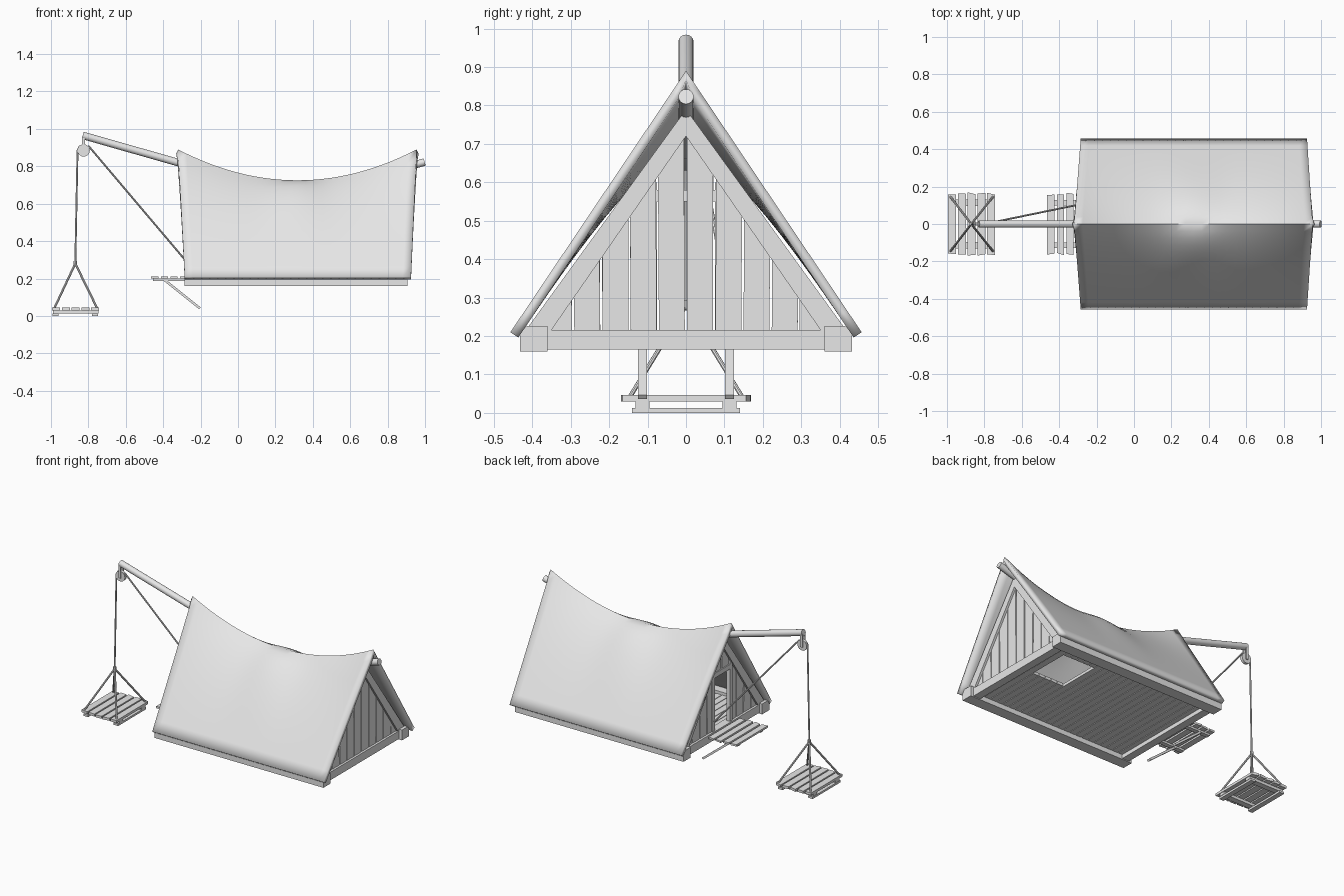
import bpy, bmesh, math, random
from mathutils import Vector

random.seed(4)
if "Cube" in bpy.data.objects:
    bpy.data.objects.remove(bpy.data.objects["Cube"])

grey = bpy.data.materials.new("plain grey")
grey.use_nodes = True
grey.diffuse_color = (0.8, 0.8, 0.8, 1)
grey.node_tree.nodes["Principled BSDF"].inputs["Base Color"].default_value = (0.8, 0.8, 0.8, 1)


def finish(name, bm, smooth=False):
    mesh = bpy.data.meshes.new(name)
    bmesh.ops.recalc_face_normals(bm, faces=bm.faces)
    bm.to_mesh(mesh)
    bm.free()
    mesh.materials.append(grey)
    ob = bpy.data.objects.new(name, mesh)
    bpy.context.collection.objects.link(ob)
    if smooth:
        bpy.ops.object.select_all(action='DESELECT')
        ob.select_set(True)
        bpy.context.view_layer.objects.active = ob
        bpy.ops.object.shade_smooth_by_angle(angle=math.radians(35))
    return ob


def prism(bm, points, shift):
    """Extrude a flat polygon by a vector."""
    face = bm.faces.new([bm.verts.new(p) for p in points])
    out = bmesh.ops.extrude_face_region(bm, geom=[face])
    bmesh.ops.translate(bm, vec=shift, verts=[g for g in out["geom"] if isinstance(g, bmesh.types.BMVert)])


def box(bm, x0, x1, y0, y1, z0, z1):
    prism(bm, [(x0, y0, z0), (x1, y0, z0), (x1, y1, z0), (x0, y1, z0)], (0, 0, z1 - z0))


def tube(name, points, radius, sides=12):
    """Round bar along a path, made by sweeping a ring."""
    bm = bmesh.new()
    pts = [Vector(p) for p in points]
    rings = []
    for i, p in enumerate(pts):
        d = (pts[min(i + 1, len(pts) - 1)] - pts[max(i - 1, 0)]).normalized()
        a = d.cross(Vector((0, 1, 0))).normalized()
        b = d.cross(a)
        angles = [math.tau * k / sides for k in range(sides)]
        rings.append([bm.verts.new(p + radius * (a * math.cos(t) + b * math.sin(t))) for t in angles])
    for r, s in zip(rings, rings[1:]):
        for k in range(sides):
            n = (k + 1) % sides
            bm.faces.new((r[k], r[n], s[n], s[k]))
    bm.faces.new(rings[0])
    bm.faces.new(rings[-1])
    return finish(name, bm, True)


def ragged_planks(bm, x0, x1, count, half, z0, z1, gap=0.006, rag=0.008):
    """Row of boards running across y, with uneven ends."""
    step = (x1 - x0) / count
    for i in range(count):
        a, b = x0 + i * step + gap / 2, x0 + (i + 1) * step - gap / 2
        e = [half - random.uniform(0, rag) for _ in range(4)]
        prism(bm, [(a, -e[0], z0), (b, -e[1], z0), (b, e[2], z0), (a, e[3], z0)], (0, 0, z1 - z0))


# Sagging roof: two slopes meeting at a dipping ridge
bm = bmesh.new()
COLS, ROWS = 28, 12
grid = []
for i in range(COLS + 1):
    u = i / COLS
    sag = 0.165 * (1 - (2 * u - 1) ** 2)
    power = 2.5 + 1.5 * math.exp(-((u - 0.5) / 0.1) ** 2)
    column = []
    for j in range(-ROWS, ROWS + 1):
        t = abs(j) / ROWS
        lo, hi = -0.32 + 0.035 * t, 0.955 - 0.03 * t
        z = 0.21 + 0.68 * (1 - t) - sag * (1 - t) ** power
        column.append(bm.verts.new((lo + (hi - lo) * u, 0.457 * j / ROWS, z)))
    grid.append(column)
for c, d in zip(grid, grid[1:]):
    for j in range(2 * ROWS):
        bm.faces.new((c[j], d[j], d[j + 1], c[j + 1]))
roof = finish("roof", bm, True)
thick = roof.modifiers.new("thickness", 'SOLIDIFY')
thick.thickness = 0.025
thick.offset = -1

# Base frame
bm = bmesh.new()
for s in (-1, 1):
    box(bm, -0.285, 0.905, *sorted((s * 0.36, s * 0.432)), 0.16, 0.226)
for x in (-0.265, 0.835):
    box(bm, x, x + 0.05, -0.37, 0.37, 0.165, 0.216)
finish("base_frame", bm)

# Floor boards with an open hatch
bm = bmesh.new()
step = 0.045
for i in range(24):
    a = -0.225 + i * step
    b = a + step - 0.004
    spans = [(-0.37, 0.02), (0.29, 0.37)] if 0.5 < a < 0.76 else [(-0.37, 0.37)]
    for y0, y1 in spans:
        box(bm, a, b, y0, y1, 0.19, 0.208)
finish("floor_boards", bm)

# Gables: rafters and vertical boards, the right end having a doorway
for name, x, door in (("closed_gable", 0.865, False), ("door_gable", -0.245, True)):
    bm = bmesh.new()
    for s in (-1, 1):
        prism(bm, [(x - 0.02, s * 0.428, 0.2), (x - 0.02, s * 0.35, 0.216), (x - 0.02, 0, 0.72),
                   (x - 0.02, 0, 0.79)], (0.04, 0, 0))
    finish(name + "_rafters", bm)
    bm = bmesh.new()
    pitch = 0.0733
    for i in range(-5, 5):
        lean = random.uniform(-0.003, 0.003)
        a, b = i * pitch + 0.003, (i + 1) * pitch - 0.003
        base = 0.56 if door and -2 < i < 1 else 0.19
        top_a, top_b = (0.735 - 1.4 * abs(y) for y in (a, b))
        prism(bm, [(x - 0.006, a, base), (x - 0.006, b, base), (x - 0.006, b + lean, max(top_b, base + 0.01)),
                   (x - 0.006, a + lean, max(top_a, base + 0.01))], (0.012, 0, 0))
    if door:
        for y in (-0.09, 0.09):
            box(bm, x - 0.012, x + 0.012, y - 0.014, y + 0.014, 0.2, 0.6)
        box(bm, x - 0.012, x + 0.012, -0.1, 0.1, 0.55, 0.58)
    finish(name + "_boards", bm)

# Sagging ridge pole that reaches out as the crane arm
path = [(-0.83, 0, 0.965), (-0.32, 0, 0.82), (-0.1, 0, 0.735), (0.1, 0, 0.675), (0.32, 0, 0.65),
        (0.55, 0, 0.68), (0.75, 0, 0.745), (0.9, 0, 0.795), (0.998, 0, 0.823)]
tube("ridge_pole", path, 0.02, 16)

# Entry landing with runners and slanted struts
bm = bmesh.new()
ragged_planks(bm, -0.47, -0.265, 4, 0.168, 0.199, 0.211, 0.012, 0.015)
for s in (-1, 1):
    box(bm, -0.455, -0.25, s * 0.113 - 0.014, s * 0.113 + 0.014, 0.187, 0.199)
    y = s * 0.113 - 0.012
    prism(bm, [(-0.41, y, 0.197), (-0.396, y, 0.203), (-0.2, y, 0.046), (-0.208, y, 0.036)], (0, 0.024, 0))
finish("landing", bm)

# Hanging lift platform
bm = bmesh.new()
ragged_planks(bm, -0.998, -0.738, 5, 0.17, 0.03, 0.046, 0.009, 0.014)
for s in (-1, 1):
    box(bm, -0.99, -0.746, s * 0.113 - 0.018, s * 0.113 + 0.018, 0.013, 0.03)
for x in (-0.992, -0.78):
    box(bm, x, x + 0.032, -0.14, 0.14, 0, 0.013)
finish("lift_platform", bm)

# Pulley wheel and its bracket
bm = bmesh.new()
ring = [(-0.825 + 0.033 * math.cos(math.tau * k / 20), -0.009, 0.885 + 0.033 * math.sin(math.tau * k / 20))
        for k in range(20)]
prism(bm, ring, (0, 0.018, 0))
for s in (-1, 1):
    box(bm, -0.833, -0.817, s * 0.013 - 0.003, s * 0.013 + 0.003, 0.875, 0.96)
finish("pulley", bm, True)

# Ropes: hoist line, tie line and four slings
knot = (-0.87, 0, 0.28)
tube("hoist_rope", [(-0.845, 0, 0.91), (-0.858, 0, 0.885), knot], 0.005, 8)
tube("tie_rope", [(-0.8, 0, 0.91), (-0.275, 0.108, 0.29)], 0.005, 8)
tube("sling_knot", [(-0.87, 0, 0.27), (-0.87, 0, 0.293)], 0.01, 8)
for i, (x, y) in enumerate(((-0.985, -0.15), (-0.985, 0.15), (-0.75, -0.15), (-0.75, 0.15))):
    tube("sling_rope_%d" % (i + 1), [knot, (x, y, 0.035)], 0.006, 8)
